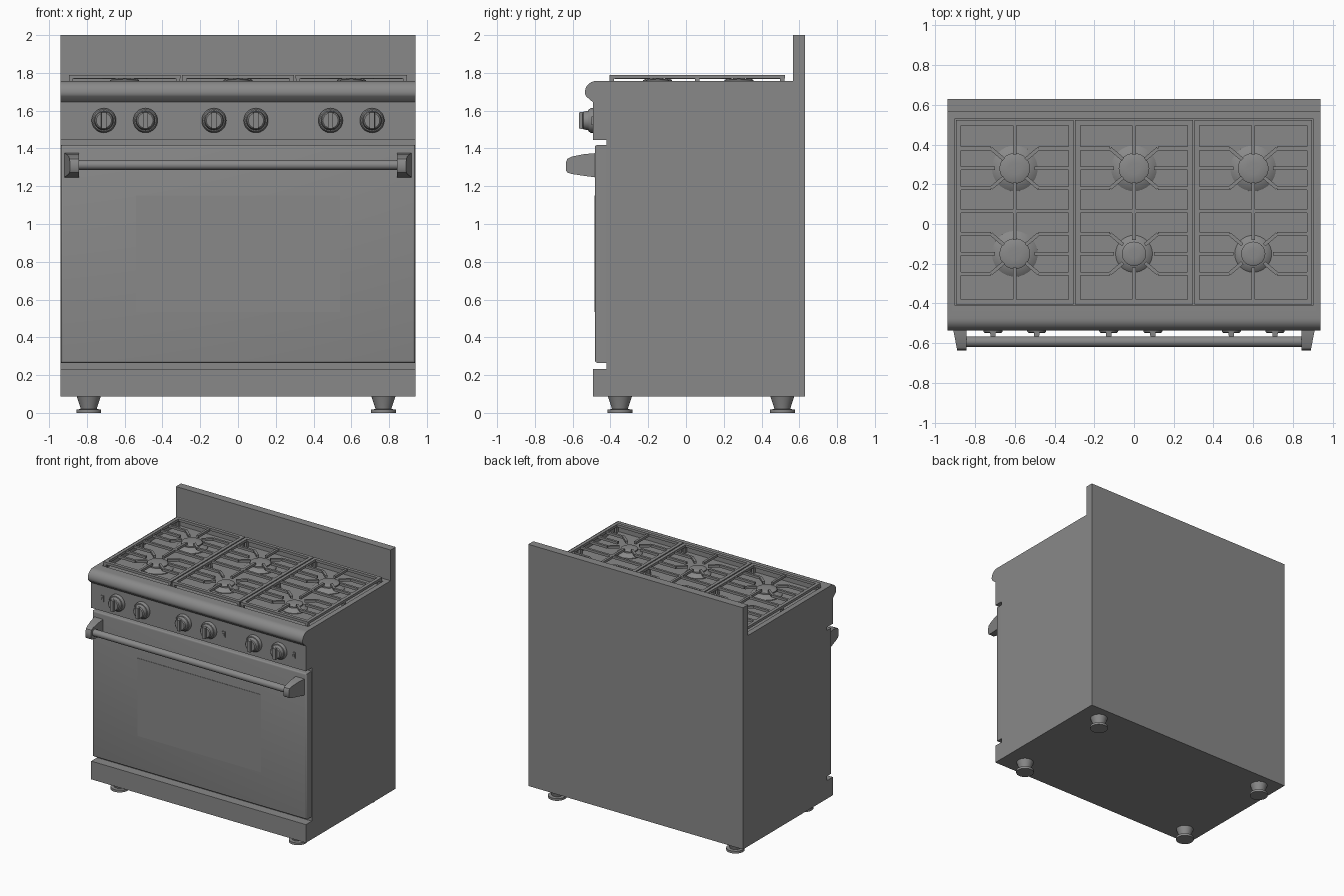
import bpy, bmesh, math
from mathutils import Vector, Matrix

if "Cube" in bpy.data.objects:
    bpy.data.objects.remove(bpy.data.objects["Cube"])

steel = bpy.data.materials.new("steel_grey")
steel.diffuse_color = (0.25, 0.25, 0.25, 1)
steel.use_nodes = True
steel.node_tree.nodes["Principled BSDF"].inputs["Base Color"].default_value = steel.diffuse_color


def finish(name, bm, smooth=True):
    bmesh.ops.recalc_face_normals(bm, faces=bm.faces)
    me = bpy.data.meshes.new(name)
    bm.to_mesh(me)
    bm.free()
    ob = bpy.data.objects.new(name, me)
    bpy.context.collection.objects.link(ob)
    me.materials.append(steel)
    if smooth:
        bpy.ops.object.select_all(action='DESELECT')
        ob.select_set(True)
        bpy.context.view_layer.objects.active = ob
        bpy.ops.object.shade_smooth_by_angle(angle=math.radians(35))
    return ob


def add_box(bm, x0, x1, y0, y1, z0, z1):
    m = Matrix.Translation(((x0 + x1) / 2, (y0 + y1) / 2, (z0 + z1) / 2))
    m = m @ Matrix.Diagonal((x1 - x0, y1 - y0, z1 - z0, 1))
    return bmesh.ops.create_cube(bm, size=1, matrix=m)["verts"]


def add_bar(bm, a, b, width, z0, z1):
    """Flat bar between two plan points."""
    a, b = Vector(a), Vector(b)
    d, c = b - a, (a + b) / 2
    m = (Matrix.Translation((c.x, c.y, (z0 + z1) / 2))
         @ Matrix.Rotation(math.atan2(d.y, d.x), 4, 'Z')
         @ Matrix.Diagonal((d.length, width, z1 - z0, 1)))
    bmesh.ops.create_cube(bm, size=1, matrix=m)


def add_lathe(bm, profile, matrix, n=32):
    """Closed solid turned from (radius, height) points."""
    rings = [[bm.verts.new(matrix @ Vector((r * math.cos(2 * math.pi * i / n),
                                            r * math.sin(2 * math.pi * i / n), h)))
              for i in range(n)] for r, h in profile]
    for lo, hi in zip(rings, rings[1:]):
        for i in range(n):
            bm.faces.new((lo[i], lo[(i + 1) % n], hi[(i + 1) % n], hi[i]))
    bm.faces.new(rings[0])
    bm.faces.new(rings[-1])


def add_extrusion(bm, pts, x0, x1):
    """Side profile of (y, z) points stretched along x."""
    a = [bm.verts.new((x0, y, z)) for y, z in pts]
    b = [bm.verts.new((x1, y, z)) for y, z in pts]
    bm.faces.new(a)
    bm.faces.new(b)
    for i in range(len(pts)):
        j = (i + 1) % len(pts)
        bm.faces.new((a[i], a[j], b[j], b[i]))


# Cabinet with kick plate, door recess, control panel, rounded nose and backguard
nose = [(-0.475 - 0.06 * math.sin(t), 1.697 + 0.06 * math.cos(t))
        for t in [math.pi * k / 16 for k in range(10)]]
outline = [(0.63, 0.088), (0.63, 2.0), (0.567, 2.0), (0.567, 1.757)] + nose + [
    (-0.528, 1.675), (-0.493, 1.645), (-0.493, 1.445), (-0.42, 1.445),
    (-0.42, 0.232), (-0.493, 0.232), (-0.493, 0.088)]
bm = bmesh.new()
add_extrusion(bm, outline, -0.94, 0.94)
cabinet = finish("cabinet", bm)

# Sunken burner tray
bm = bmesh.new()
add_box(bm, -0.9, 0.9, -0.41, 0.53, 1.72, 1.9)
cutter = finish("tray_cutter", bm, False)
cutter.hide_render = True
mod = cabinet.modifiers.new("tray", 'BOOLEAN')
mod.object, mod.solver = cutter, 'EXACT'
bpy.ops.object.select_all(action='DESELECT')
cabinet.select_set(True)
bpy.context.view_layer.objects.active = cabinet
bpy.ops.object.modifier_move_to_index(modifier="tray", index=0)
bpy.ops.object.modifier_apply(modifier="tray")
bpy.data.objects.remove(cutter)

# Oven door with softened front edges
bm = bmesh.new()
add_box(bm, -0.938, 0.938, -0.482, -0.42, 0.265, 1.418)
edges = [e for e in bm.edges if all(v.co.y < -0.45 for v in e.verts)]
bmesh.ops.bevel(bm, geom=edges, offset=0.012, segments=3, affect='EDGES', profile=0.5)
finish("oven_door", bm)

# Window plate
bm = bmesh.new()
add_box(bm, -0.54, 0.54, -0.485, -0.48, 0.535, 1.15)
finish("oven_window", bm, False)

# Handle bar and its tapered end brackets
bm = bmesh.new()
add_lathe(bm, [(0.026, -0.86), (0.026, 0.86)],
          Matrix.Translation((0, -0.592, 1.313)) @ Matrix.Rotation(math.pi / 2, 4, 'Y'), 24)
finish("handle_bar", bm)
bracket = [(-0.48, 1.375), (-0.54, 1.37), (-0.605, 1.357), (-0.628, 1.345), (-0.636, 1.325),
           (-0.636, 1.285), (-0.628, 1.272), (-0.605, 1.265), (-0.54, 1.255), (-0.48, 1.247)]
for s, side in ((-1, "left"), (1, "right")):
    bm = bmesh.new()
    add_extrusion(bm, bracket, s * 0.843, s * 0.92)
    for v in bm.verts:
        if abs(v.co.x) > 0.9:
            v.co.x -= s * 0.03 * (-0.48 - v.co.y) / 0.156
    finish("handle_bracket_" + side, bm)

# Control knobs with raised grips
for i, x in enumerate((-0.71, -0.49, -0.127, 0.095, 0.49, 0.71)):
    bm = bmesh.new()
    add_lathe(bm, [(0.065, 0), (0.065, 0.012), (0.058, 0.022), (0.052, 0.024),
                   (0.047, 0.05), (0.04, 0.056)],
              Matrix.Translation((x, -0.493, 1.548)) @ Matrix.Rotation(math.pi / 2, 4, 'X'))
    verts = add_box(bm, x - 0.017, x + 0.017, -0.566, -0.51, 1.5, 1.596)
    for v in verts:
        if v.co.y < -0.55:
            v.co.x = x + (v.co.x - x) * 0.75
            v.co.z = 1.548 + (v.co.z - 1.548) * 0.9
    finish("knob_%d" % (i + 1), bm)

# Small indicator switches
for i, x in enumerate((-0.838, 0.223, 0.838)):
    bm = bmesh.new()
    add_box(bm, x - 0.012, x + 0.012, -0.5, -0.49, 1.524, 1.57)
    add_box(bm, x - 0.007, x + 0.007, -0.504, -0.49, 1.538, 1.556)
    finish("indicator_%d" % (i + 1), bm, False)

# Burners: sloped base and domed cap
ROWS = (0.28, -0.15)
for col, cx in enumerate((-0.6, 0, 0.6)):
    for row, cy in enumerate(ROWS):
        base, cap = (0.115, 0.077) if row == 0 or col == 0 else (0.093, 0.061)
        bm = bmesh.new()
        add_lathe(bm, [(base, 1.719), (base, 1.725), (cap + 0.008, 1.746), (cap - 0.008, 1.748),
                       (cap - 0.008, 1.752), (cap, 1.753), (cap, 1.762), (cap - 0.01, 1.767),
                       (cap * 0.4, 1.769)], Matrix.Translation((cx, cy, 0)))
        finish("burner_%d_%d" % (col + 1, row + 1), bm)

# Cast grates: frame, legs, cross bar and fingers reaching to each burner
Z0, Z1 = 1.768, 1.787
for col, cx in enumerate((-0.6, 0, 0.6)):
    bm = bmesh.new()
    w, y0, y1, t = 0.296, -0.405, 0.523, 0.026
    for s in (-1, 1):
        add_bar(bm, (cx + s * (w - t / 2), y0), (cx + s * (w - t / 2), y1), t, 1.77, 1.79)
        for y in (y0 + t / 2, 0.06, y1 - t / 2):
            x = cx + s * (w - t / 2)
            add_box(bm, x - 0.01, x + 0.01, y - 0.012, y + 0.012, 1.719, 1.772)
    for y in (y0 + t / 2, y1 - t / 2):
        add_bar(bm, (cx - w + t, y), (cx + w - t, y), t, 1.77, 1.79)
    add_bar(bm, (cx - w + t, 0.065), (cx + w - t, 0.065), 0.018, Z0, Z1)
    for a, b in ((y1 - t, 0.35), (0.21, -0.08), (-0.22, y0 + t)):
        add_bar(bm, (cx, a), (cx, b), 0.018, Z0, Z1)
    for cy in ROWS:
        for s in (-1, 1):
            edge = cx + s * (w - t)
            add_bar(bm, (edge, cy), (cx + s * 0.1, cy), 0.018, Z0, Z1)
            for k in (-1, 1):
                elbow = (cx + s * 0.12, cy + k * 0.1)
                add_bar(bm, (edge, elbow[1]), elbow, 0.018, Z0, Z1)
                add_bar(bm, elbow, (cx + s * 0.055, cy + k * 0.045), 0.018, Z0, Z1)
    finish("grate_%d" % (col + 1), bm, False)

# Feet
for i, (x, y) in enumerate((x, y) for x in (-0.79, 0.77) for y in (-0.35, 0.51)):
    bm = bmesh.new()
    add_lathe(bm, [(0.066, 0), (0.066, 0.018), (0.042, 0.02), (0.046, 0.035), (0.064, 0.089)],
              Matrix.Translation((x, y, 0)))
    finish("foot_%d" % (i + 1), bm)
